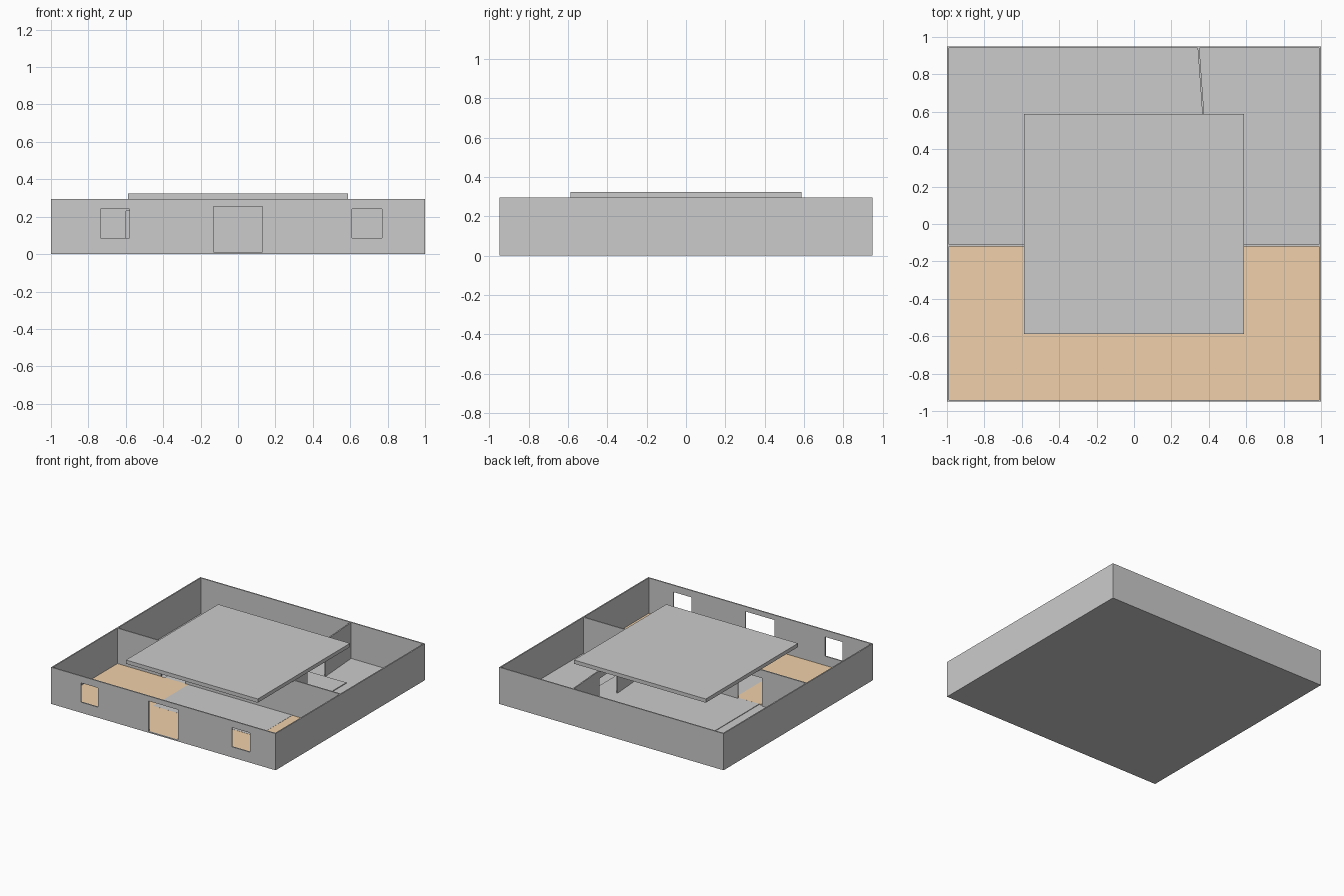
import bpy, math
from mathutils import Vector

if "Cube" in bpy.data.objects:
    bpy.data.objects.remove(bpy.data.objects["Cube"])

T = 0.01        # wall thickness
H = 0.295       # wall height
BASE = 0.005    # base slab thickness

wood = bpy.data.materials.new("wood_floor")
wood.diffuse_color = (0.88, 0.64, 0.40, 1)
wood.use_nodes = True
wood.node_tree.nodes["Principled BSDF"].inputs["Base Color"].default_value = wood.diffuse_color


def box(name, lo, hi, mat=None):
    lo, hi = Vector(lo), Vector(hi)
    bpy.ops.mesh.primitive_cube_add(size=1, location=(lo + hi) / 2)
    ob = bpy.context.object
    ob.name = name
    ob.scale = hi - lo
    bpy.ops.object.transform_apply(location=False, rotation=False, scale=True)
    if mat:
        ob.data.materials.append(mat)
    return ob


def wall(name, p0, p1, openings=()):
    """Straight wall p0-p1; openings are (start, end, bottom, top) along it."""
    a, b = Vector(p0), Vector(p1)
    d = b - a
    angle = math.atan2(d.y, d.x)

    def piece(nm, s, e, z0, z1, t):
        mid = a + d.normalized() * (s + e) / 2
        ob = box(nm, (-(e - s) / 2, -t / 2, z0), ((e - s) / 2, t / 2, z1))
        ob.location.x, ob.location.y = mid
        ob.rotation_euler.z = angle
        return ob

    w = piece(name, 0, d.length, BASE, H, T)
    for i, (s, e, z0, z1) in enumerate(openings):
        c = piece(f"{name}_cutter_{i}", s, e, z0, z1, T * 4)
        c.hide_render = True
        c.hide_viewport = True
        c.display_type = 'WIRE'
        m = w.modifiers.new("opening", 'BOOLEAN')
        m.operation = 'DIFFERENCE'
        m.solver = 'EXACT'
        m.object = c
    return w


# floors
box("base_floor", (-1, -0.95, 0), (1, 0.95, BASE))
box("front_room_floor", (-0.99, -0.94, BASE), (0.99, -0.12, 0.01), wood)
centre = box("centre_floor", (-0.568, -0.568, 0.003), (0.568, 0.568, 0.0105))
centre.rotation_euler.y = math.radians(-0.08)

# outer walls: front has two windows and a doorway
h = T / 2
wall("front_wall", (-1, -0.95 + h), (1, -0.95 + h),
     [(0.265, 0.42, 0.085, 0.24),
      (0.87, 1.13, 0.01, 0.255),
      (1.61, 1.77, 0.085, 0.24)])
wall("back_wall", (-1, 0.95 - h), (1, 0.95 - h))
for side, s in (("left", -1), ("right", 1)):
    wall(f"{side}_wall", (s * (1 - h), -0.94), (s * (1 - h), 0.94))

# inner walls with doorways
wall("cross_wall", (-0.99, -0.115), (0.99, -0.115), [(0.39, 0.606, 0.0, 0.23)])
wall("back_partition", (0.345, 0.942), (0.42, -0.112), [(0.368, 0.622, 0.0, 0.23)])

# flat roof panel
box("roof_panel", (-0.587, -0.587, 0.295), (0.587, 0.587, 0.325))
